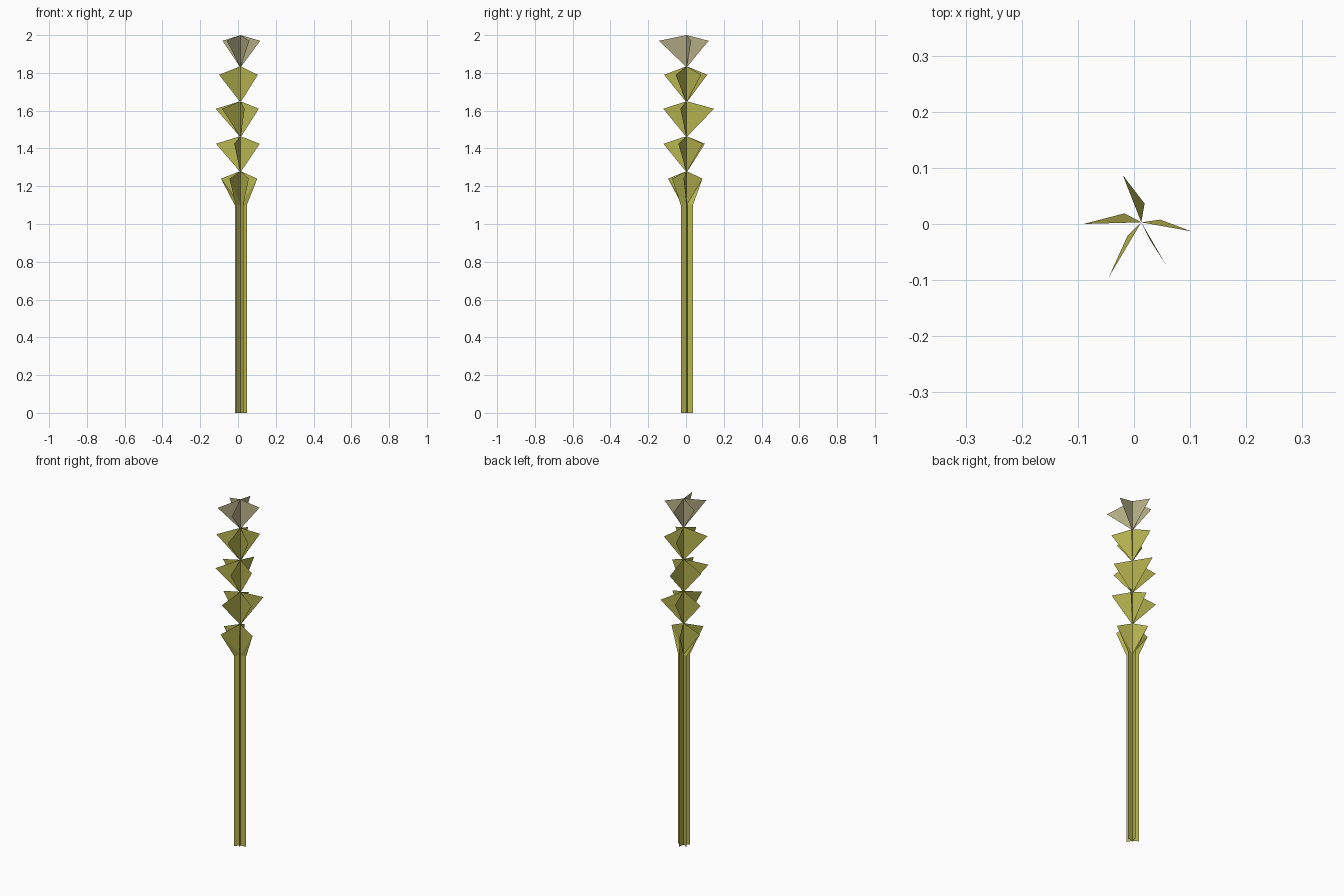
import bpy, bmesh
from math import cos, sin, radians, atan2
from mathutils import Vector

if "Cube" in bpy.data.objects:
    bpy.data.objects.remove(bpy.data.objects["Cube"])

CX, CY = 0.013, 0.003   # axis of the stalk


def material(name, rgb):
    m = bpy.data.materials.new(name)
    m.diffuse_color = (*rgb, 1)
    m.use_nodes = True
    m.node_tree.nodes["Principled BSDF"].inputs["Base Color"].default_value = m.diffuse_color
    return m


straw = material("straw", (0.47, 0.46, 0.08))
pale = material("pale_straw", (0.48, 0.45, 0.25))


def build(name, polys, mat):
    """Flat faces from lists of corner points."""
    bm = bmesh.new()
    for poly in polys:
        bm.faces.new([bm.verts.new(p) for p in poly])
    me = bpy.data.meshes.new(name)
    bm.to_mesh(me)
    bm.free()
    me.materials.append(mat)
    ob = bpy.data.objects.new(name, me)
    bpy.context.collection.objects.link(ob)


def polar(angle, r, z):
    return Vector((CX + r * cos(angle), CY + r * sin(angle), z))


def axis(z):
    return Vector((CX, CY, z))


# stem: five radial fins
fins = [radians(80 - 72 * i) for i in range(5)]
build("stem", [[axis(0), polar(a, 0.034, 0), polar(a, 0.034, 1.1), axis(1.1)]
               for a in fins], straw)

# ear: tiers of five blades (bottom z, tip z, top z, tip positions)
tiers = [
    (1.10, 1.24, 1.28, [(-.02, .087), (.102, -.013), (.057, -.073), (-.045, -.095), (-.09, 0)]),
    (1.28, 1.425, 1.465, [(0, .1), (.115, -.04), (-.02, -.12), (-.117, .034), (.1, .09)]),
    (1.465, 1.61, 1.65, [(0, .148), (.11, -.03), (.035, -.12), (-.118, .03), (-.085, -.085)]),
    (1.65, 1.79, 1.835, [(-.015, .113), (.085, .08), (.105, -.055), (.015, -.116), (-.1, -.055)]),
    (1.835, 1.97, 2.0, [(-.005, .12), (.118, .028), (.06, -.143), (-.06, -.1), (-.082, .04)]),
]
for n, (z0, zt, z1, tips) in enumerate(tiers):
    polys = []
    for i, (x, y) in enumerate(tips):
        tip = Vector((x, y, zt))
        if n == 0:
            # lowest blades flare out of the stem fins with a twist
            polys.append([axis(z0), polar(fins[i], 0.034, z0), tip])
            polys.append([axis(z0), tip, axis(z1)])
        else:
            a = atan2(y - CY, x - CX)
            polys.append([axis(z0), polar(a, 0.005, z0), tip, axis(z1)])
    build(f"ear_tier_{n + 1}", polys, pale if n == 4 else straw)
